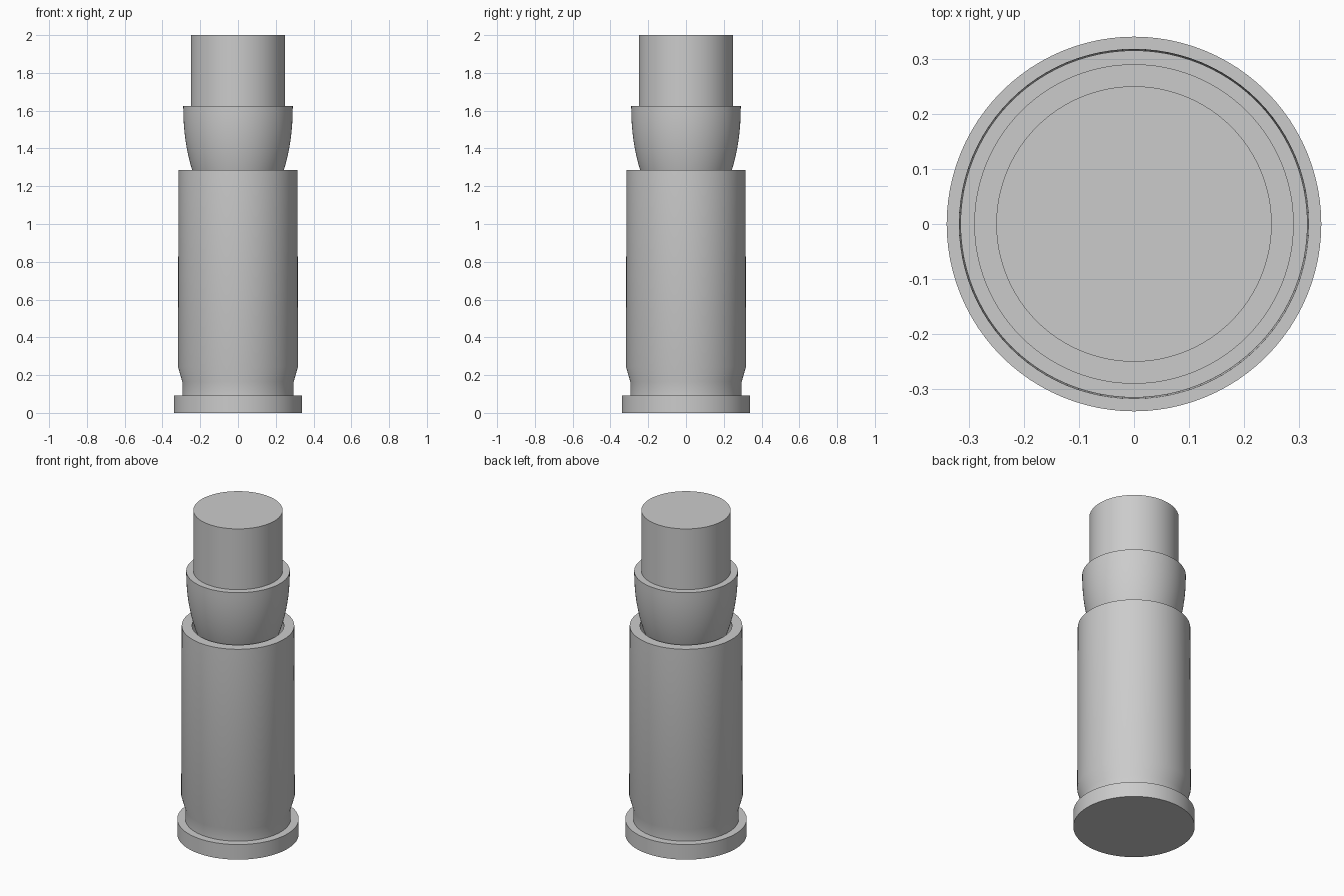
import bpy
import math

cube = bpy.data.objects.get("Cube")
if cube:
    bpy.data.objects.remove(cube, do_unlink=True)

SEGMENTS = 96

grey = bpy.data.materials.new("plain grey")
grey.use_nodes = True
colour = (0.6, 0.6, 0.6, 1)
grey.diffuse_color = colour
grey.node_tree.nodes["Principled BSDF"].inputs["Base Color"].default_value = colour


def lathe(name, profile):
    """Turn a (radius, height) outline, starting and ending on the axis, around z."""
    verts, faces, rings = [], [], []
    for r, z in profile:
        count = SEGMENTS if r > 0 else 1
        rings.append(range(len(verts), len(verts) + count))
        for i in range(count):
            a = math.tau * i / SEGMENTS
            verts.append((r * math.cos(a), r * math.sin(a), z))
    for low, high in zip(rings, rings[1:]):
        for i in range(SEGMENTS):
            j = (i + 1) % SEGMENTS
            if len(low) == 1:
                faces.append((low[0], high[j], high[i]))
            elif len(high) == 1:
                faces.append((low[i], low[j], high[0]))
            else:
                faces.append((low[i], low[j], high[j], high[i]))
    mesh = bpy.data.meshes.new(name)
    mesh.from_pydata(verts, [], faces)
    mesh.materials.append(grey)
    obj = bpy.data.objects.new(name, mesh)
    bpy.context.collection.objects.link(obj)
    bpy.ops.object.select_all(action="DESELECT")
    obj.select_set(True)
    bpy.context.view_layer.objects.active = obj
    bpy.ops.object.shade_smooth_by_angle(angle=math.radians(25))
    return obj


# Hollow casing: base flange, groove, shoulder, slightly tapered wall, open mouth
lathe("casing", [
    (0, 0), (0.34, 0), (0.34, 0.093), (0.295, 0.093), (0.295, 0.165),
    (0.318, 0.245), (0.315, 1.287), (0.257, 1.287), (0.257, 0.3), (0, 0.3),
])

# Plug: rounded nose seated in the mouth, flat ledge, narrower stem on top
nose = [(0.29 * (1 - (1 - t) ** 2.2), 0.85 + 0.775 * t)
        for t in (i / 20 for i in range(21))]
lathe("plug", nose + [(0.25, 1.625), (0.25, 2), (0, 2)])
